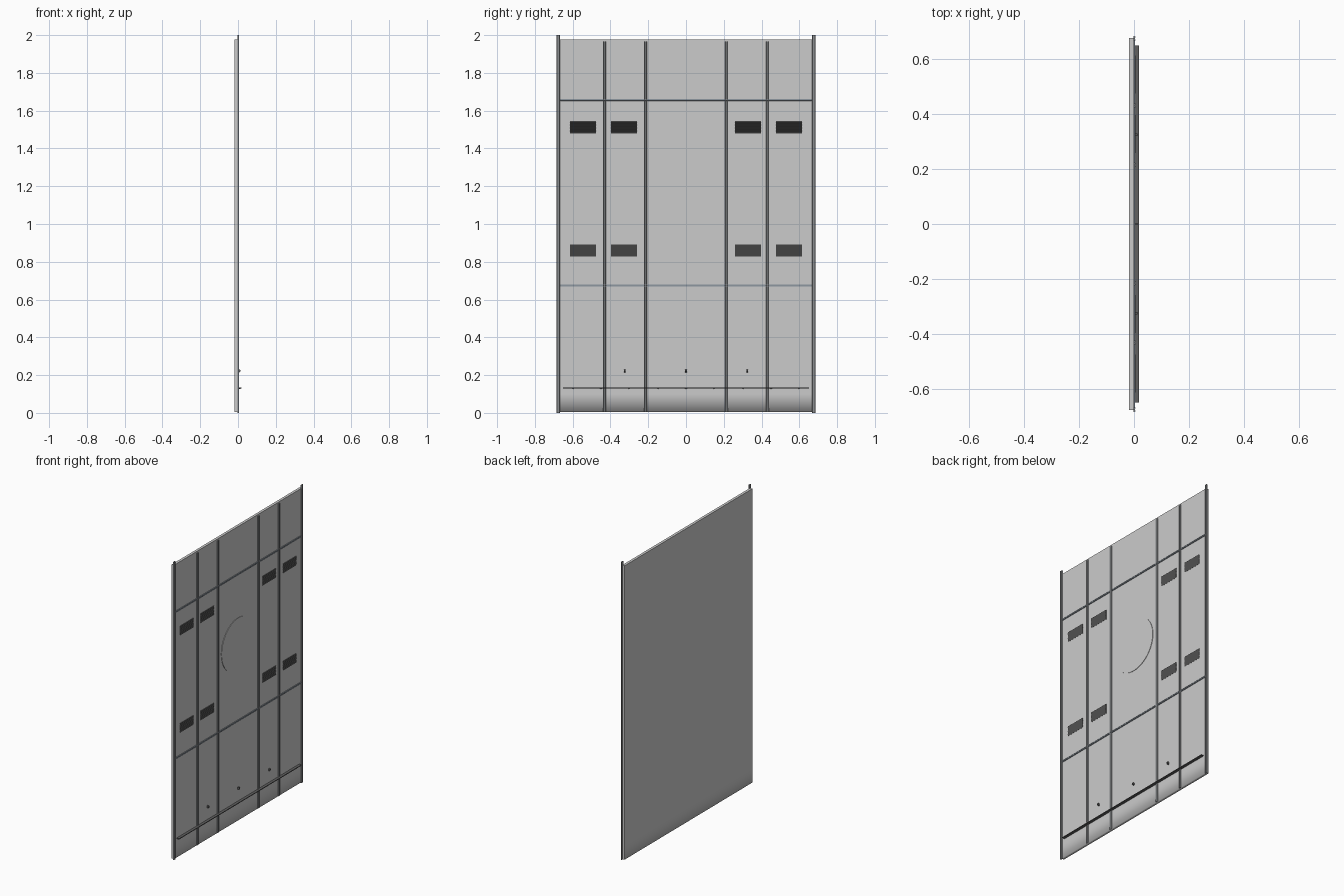
import bpy, bmesh, math
from mathutils import Vector, Matrix

if "Cube" in bpy.data.objects:
    bpy.data.objects.remove(bpy.data.objects["Cube"])


def material(name, rgb):
    m = bpy.data.materials.new(name)
    m.diffuse_color = (*rgb, 1)
    m.use_nodes = True
    m.node_tree.nodes["Principled BSDF"].inputs["Base Color"].default_value = m.diffuse_color
    return m


DARK = material("dark_grey", (0.12, 0.12, 0.12))
RAIL = material("rail_grey", (0.26, 0.27, 0.28))
SLATE = material("slate", (0.27, 0.31, 0.35))
LIGHT = material("light_grey", (0.72, 0.72, 0.72))


def finish(name, bm, mat=None):
    bmesh.ops.recalc_face_normals(bm, faces=bm.faces[:])
    me = bpy.data.meshes.new(name)
    bm.to_mesh(me)
    bm.free()
    ob = bpy.data.objects.new(name, me)
    bpy.context.collection.objects.link(ob)
    if mat:
        me.materials.append(mat)
    return ob


def extrude_profile(name, pts, axis, a, b, mat=None):
    """Profile of (x, other) points swept along 'y' or 'z' from a to b."""
    bm = bmesh.new()
    place = (lambda p: (p[0], a, p[1])) if axis == 'y' else (lambda p: (p[0], p[1], a))
    face = bm.faces.new([bm.verts.new(place(p)) for p in pts])
    new = bmesh.ops.extrude_face_region(bm, geom=[face])['geom']
    move = Vector((0, b - a, 0)) if axis == 'y' else Vector((0, 0, b - a))
    bmesh.ops.translate(bm, vec=move, verts=[v for v in new if isinstance(v, bmesh.types.BMVert)])
    return finish(name, bm, mat)


def disc(name, centre, radius, depth, sides, axis='x', mat=None):
    bm = bmesh.new()
    rot = Matrix.Rotation(math.pi / 2, 4, 'Y') if axis == 'x' else Matrix()
    bmesh.ops.create_cone(bm, cap_ends=True, segments=sides, radius1=radius, radius2=radius,
                          depth=depth, matrix=Matrix.Translation(centre) @ rot)
    for f in bm.faces:
        f.smooth = len(f.verts) == 4
    for e in bm.edges:
        e.smooth = all(len(f.verts) == 4 for f in e.link_faces)
    return finish(name, bm, mat)


def rail_profile(c, half, x0, x1):
    """Low rail with sloped flanks and a shallow groove along its crown."""
    g = (x1 - x0) * 0.25
    return [(x0, c - half), (x1, c - half * 0.75), (x1, c - half * 0.45),
            (x1 - g, c - half * 0.35), (x1 - g, c + half * 0.35),
            (x1, c + half * 0.45), (x1, c + half * 0.75), (x0, c + half)]


# Main board, with softly shaded lower edge
bm = bmesh.new()
bmesh.ops.create_cube(bm, size=1, matrix=Matrix.Translation((-0.009, 0, 0.99))
                      @ Matrix.Diagonal((0.018, 1.354, 1.972, 1)))
bmesh.ops.bisect_plane(bm, geom=bm.verts[:] + bm.edges[:] + bm.faces[:],
                       plane_co=(0, 0, 0.1), plane_no=(0, 0, 1))
for f in bm.faces:
    f.smooth = True
for e in bm.edges:
    p, q = (v.co for v in e.verts)
    along_y = abs(p.y - q.y) > 0.1
    e.smooth = along_y and p.z < 0.2
finish("board", bm)

# Edge posts and upright rails
for s in (-1, 1):
    extrude_profile("edge_post", rail_profile(s * 0.676, 0.009, -0.002, 0.006), 'z', 0, 2.0, RAIL)
    for y in (0.215, 0.432):
        extrude_profile("upright_rail", rail_profile(s * y, 0.009, -0.001, 0.005), 'z', 0.005, 1.966, RAIL)

# Cross rails
for z in (0.674, 1.657):
    extrude_profile("cross_rail", rail_profile(z, 0.006, -0.001, 0.004), 'y', -0.668, 0.668, SLATE)

# Louvred vents: downward-facing slats
SLATS, HEIGHT = 8, 0.064
for top in (0.891, 1.544):
    pts = [(-0.002, top - HEIGHT), (-0.002, top)]
    for i in range(SLATS):
        z = top - i * HEIGHT / SLATS
        pts += [(0.005, z), (0.0005, z - HEIGHT / SLATS * 0.95)]
    for y in (-0.545, -0.328, 0.328, 0.545):
        extrude_profile("vent", pts, 'y', y - 0.069, y + 0.069, DARK)

# Round centre plate
disc("round_plate", (0.0005, 0, 1.186), 0.178, 0.005, 64, mat=LIGHT)

# Thin ledge with screw heads underneath
extrude_profile("ledge", [(-0.001, 0.1295), (0.018, 0.1295), (0.018, 0.1345), (-0.001, 0.1345)],
                'y', -0.65, 0.65, DARK)
for i in range(9):
    disc("ledge_screw", (0.01, -0.6 + i * 0.15, 0.1285), 0.004, 0.004, 12, 'z', DARK)

# Small pegs above the ledge
for y in (-0.325, 0, 0.325):
    extrude_profile("peg", [(-0.001, 0.214), (0.008, 0.214), (0.013, 0.219), (0.013, 0.227),
                            (0.009, 0.229), (-0.001, 0.229)], 'y', y - 0.004, y + 0.004, DARK)
